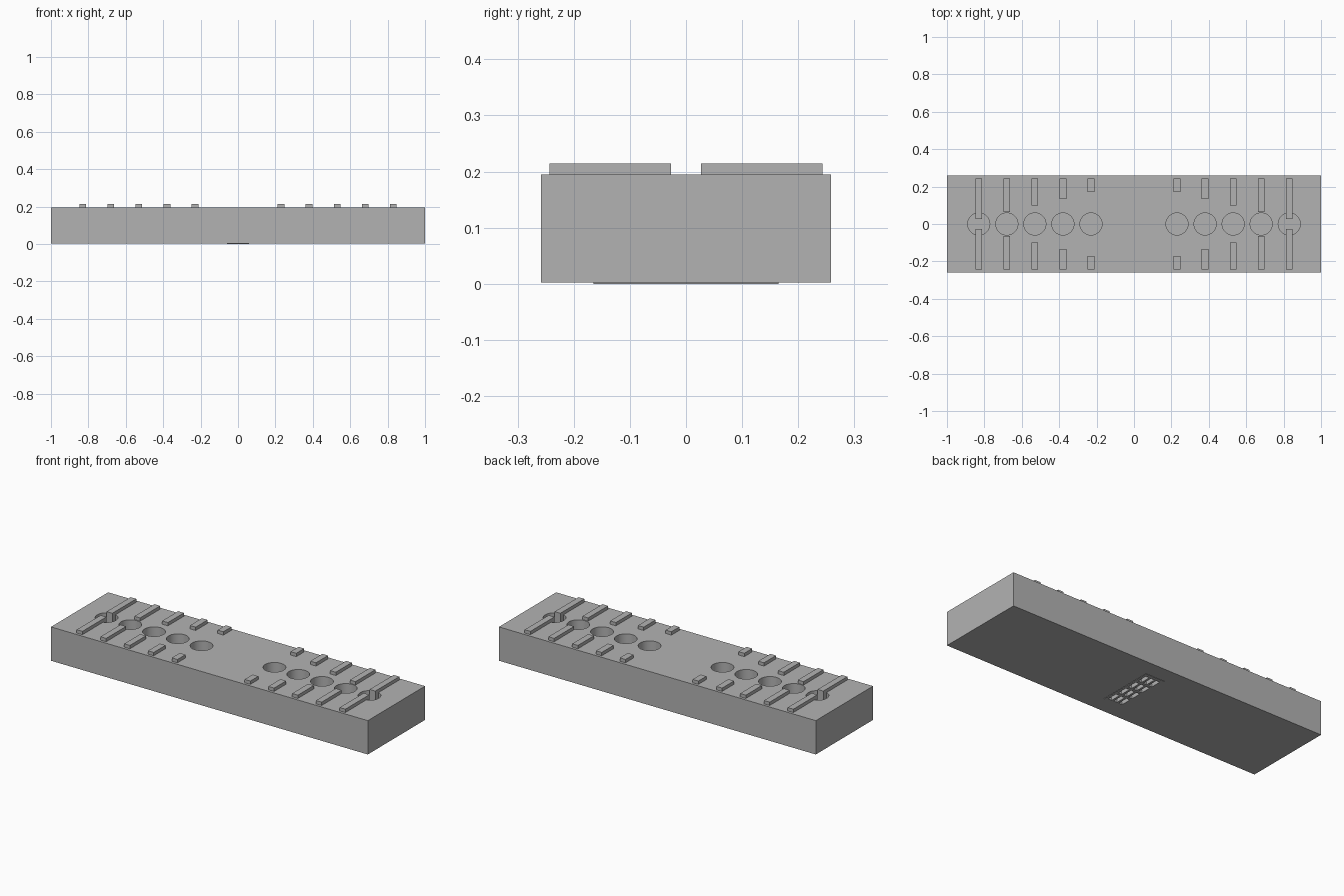
import bpy
import bmesh
import math
from mathutils import Matrix

cube = bpy.data.objects.get("Cube")
if cube:
    bpy.data.objects.remove(cube, do_unlink=True)

grey = bpy.data.materials.new("plain grey")
grey.use_nodes = True
colour = (0.45, 0.45, 0.45, 1)
grey.diffuse_color = colour
grey.node_tree.nodes["Principled BSDF"].inputs["Base Color"].default_value = colour


def add_box(bm, x, y, z):
    """Add a box given its (low, high) range on each axis."""
    spans = [x, y, z]
    centre = [(a + b) / 2 for a, b in spans]
    size = [b - a for a, b in spans]
    matrix = Matrix.Translation(centre) @ Matrix.Diagonal((*size, 1))
    bmesh.ops.create_cube(bm, size=1, matrix=matrix)


def finish(bm, name):
    mesh = bpy.data.meshes.new(name)
    bm.to_mesh(mesh)
    bm.free()
    mesh.materials.append(grey)
    obj = bpy.data.objects.new(name, mesh)
    bpy.context.collection.objects.link(obj)
    return obj


def cut(obj, cutter):
    cutter.hide_render = True
    cutter.hide_set(True)
    cutter.display_type = 'WIRE'
    mod = obj.modifiers.new("cut", 'BOOLEAN')
    mod.operation = 'DIFFERENCE'
    mod.solver = 'EXACT'
    mod.object = cutter
    # Apply the cut and discard its helper
    bpy.context.view_layer.objects.active = obj
    obj.select_set(True)
    bpy.ops.object.modifier_apply(modifier=mod.name)
    bpy.data.objects.remove(cutter, do_unlink=True)


HALF_Y, TOP, BASE = 0.258, 0.195, 0.002
columns = [(side * (0.83 - 0.15 * i), i) for side in (-1, 1) for i in range(5)]

# Main slab
bm = bmesh.new()
add_box(bm, (-1, 1), (-HALF_Y, HALF_Y), (BASE, TOP))
slab = finish(bm, "slab")

# Raised panel under the slab
bm = bmesh.new()
add_box(bm, (-0.06, 0.06), (-0.165, 0.165), (0, BASE))
panel = finish(bm, "underside_panel")

# Round sockets along the centre line
bm = bmesh.new()
for x, i in columns:
    bmesh.ops.create_cone(bm, cap_ends=True, segments=48, radius1=0.059, radius2=0.059,
                          depth=0.2, matrix=Matrix.Translation((x, 0, 0.2)))
cut(slab, finish(bm, "socket_cutter"))

# Grid of vent slots in the underside
for target in (slab, panel):
    bm = bmesh.new()
    for col in (-1, 0, 1):
        for row in range(4):
            x, y = col * 0.034, (row - 1.5) * 0.077
            add_box(bm, (x - 0.011, x + 0.011), (y - 0.03, y + 0.03), (-0.02, 0.03))
    cut(target, finish(bm, "slot_cutter"))

# Ribs that shorten towards the middle, set into the slab
bm = bmesh.new()
for x, i in columns:
    inner, outer = 0.027 + 0.036 * i, 0.243
    for lo, hi in ((inner, outer), (-outer, -inner)):
        add_box(bm, (x - 0.018, x + 0.018), (lo, hi), (0.12, 0.214))
finish(bm, "ribs")

# Smooth socket walls, sharp edges elsewhere
bpy.ops.object.select_all(action='DESELECT')
slab.select_set(True)
bpy.context.view_layer.objects.active = slab
bpy.ops.object.shade_smooth_by_angle(angle=math.radians(30))
